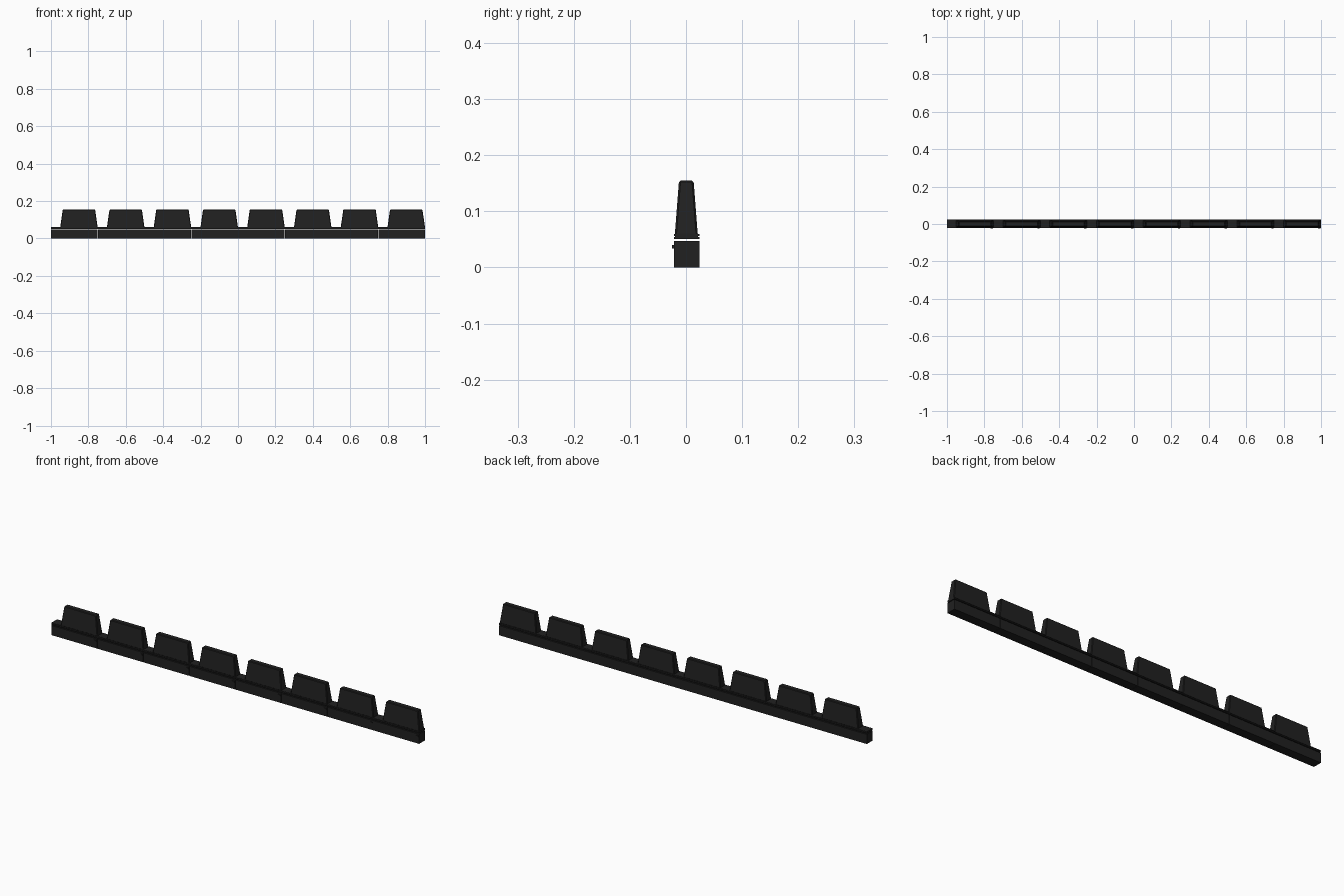
import bpy, bmesh

if "Cube" in bpy.data.objects:
    bpy.data.objects.remove(bpy.data.objects["Cube"])

mat = bpy.data.materials.new("black_plastic")
mat.diffuse_color = (0.015, 0.015, 0.015, 1)
mat.use_nodes = True
mat.node_tree.nodes["Principled BSDF"].inputs["Base Color"].default_value = mat.diffuse_color


def frustum(name, x, y, z0, z1, bottom, top, bevel=0.0):
    """Box with separate (half x, half y) sizes at its bottom and top."""
    bm = bmesh.new()
    bmesh.ops.create_cube(bm, size=2)
    for v in bm.verts:
        hx, hy = top if v.co.z > 0 else bottom
        v.co = (x + v.co.x * hx, y + v.co.y * hy, z1 if v.co.z > 0 else z0)
    me = bpy.data.meshes.new(name)
    bm.to_mesh(me)
    bm.free()
    me.materials.append(mat)
    ob = bpy.data.objects.new(name, me)
    bpy.context.collection.objects.link(ob)
    if bevel:
        b = ob.modifiers.new("bevel", "BEVEL")
        b.width = bevel
        b.segments = 1
    return ob


def box(name, x, y, z0, z1, hx, hy):
    return frustum(name, x, y, z0, z1, (hx, hy), (hx, hy))


PITCH = 0.25
for i in range(8):
    cx = -0.875 + i * PITCH
    # base segment, with a hairline seam to its neighbours
    box("base_segment", cx, 0.001, 0, 0.047, 0.1244, 0.0227)
    # upper rail sits above a thin open gap
    box("upper_rail", cx, 0.001, 0.051, 0.0605, 0.125, 0.0205)
    # two thin ribs around the rail
    for z in (0.051, 0.0565):
        box("rail_rib", cx, 0.001, z, z + 0.0035, 0.125, 0.0227)
    # tapered block
    frustum("tapered_block", cx + 0.0245, 0.0005, 0.058, 0.155,
            (0.1005, 0.0205), (0.0865, 0.0130), 0.003)
    # small clip on the front face
    box("front_clip", cx + 0.115, -0.023, 0.034, 0.040, 0.006, 0.002)

# ends closing the base flush at full length
for s in (-1, 1):
    box("end_cap", s * 0.9985, 0.001, 0, 0.047, 0.0015, 0.0227)
